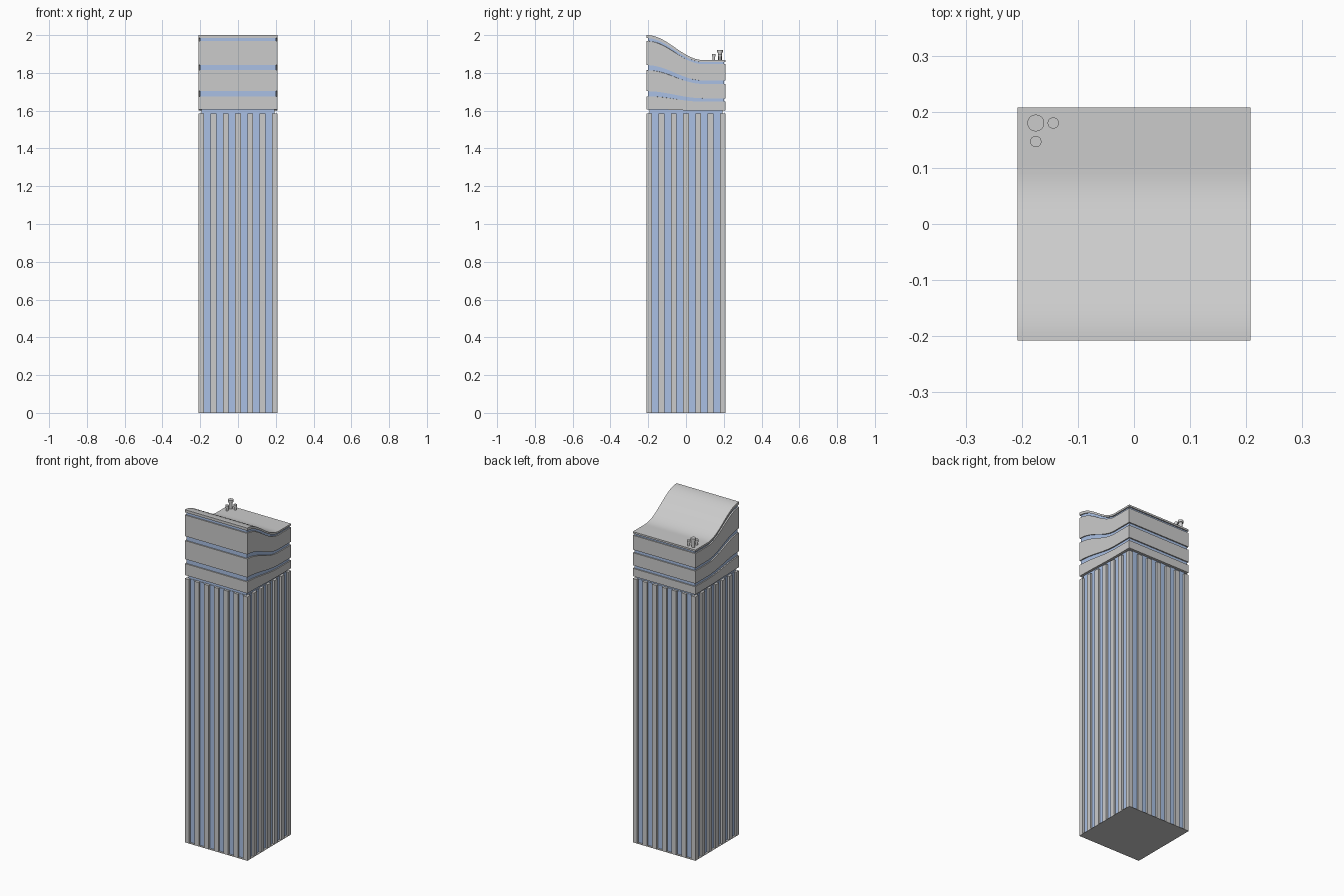
import bpy, bmesh, math

if "Cube" in bpy.data.objects:
    bpy.data.objects.remove(bpy.data.objects["Cube"])

HALF = 0.208      # half the tower width
SHAFT_TOP = 1.586
RISE = 0.414      # crown height at the front

glass = bpy.data.materials.new("blue_glass")
glass.diffuse_color = (0.40, 0.53, 0.78, 1)
glass.use_nodes = True
glass.node_tree.nodes["Principled BSDF"].inputs["Base Color"].default_value = glass.diffuse_color
stone = bpy.data.materials.new("grey_stone")
stone.diffuse_color = (0.8, 0.8, 0.8, 1)
stone.use_nodes = True
stone.node_tree.nodes["Principled BSDF"].inputs["Base Color"].default_value = stone.diffuse_color


def finish(bm, name, smooth=False):
    bmesh.ops.recalc_face_normals(bm, faces=bm.faces)
    me = bpy.data.meshes.new(name)
    bm.to_mesh(me)
    bm.free()
    ob = bpy.data.objects.new(name, me)
    bpy.context.collection.objects.link(ob)
    me.materials.append(stone)
    me.materials.append(glass)
    if smooth:
        bpy.context.view_layer.objects.active = ob
        ob.select_set(True)
        bpy.ops.object.shade_smooth_by_angle(angle=math.radians(30))
        ob.select_set(False)
    return ob


def bridge(bm, low, high, mats):
    n = len(low)
    for i in range(n):
        j = (i + 1) % n
        f = bm.faces.new((low[i], low[j], high[j], high[i]))
        f.material_index = mats[i]


# Shaft: fluted square section, recessed glass strips between stone ribs
PITCH, STRIP, DEPTH = 0.065, 0.035, 0.012
side, side_mats = [(-HALF, -HALF)], [0]
for k in range(6):
    c = (k - 2.5) * PITCH
    a, b = c - STRIP / 2, c + STRIP / 2
    side += [(a, -HALF), (a, -HALF + DEPTH), (b, -HALF + DEPTH), (b, -HALF)]
    side_mats += [0, 1, 0, 0]
section, mats = [], []
for q in range(4):
    co, si = round(math.cos(q * math.pi / 2)), round(math.sin(q * math.pi / 2))
    section += [(x * co - y * si, x * si + y * co) for x, y in side]
    mats += side_mats
bm = bmesh.new()
low = [bm.verts.new((x, y, 0.003)) for x, y in section]
high = [bm.verts.new((x, y, SHAFT_TOP)) for x, y in section]
bridge(bm, low, high, mats)
bm.faces.new(low)
bm.faces.new(high)
finish(bm, "tower_shaft")

# Base plate closing the underside
bm = bmesh.new()
bmesh.ops.create_cube(bm, size=1)
for v in bm.verts:
    v.co = (v.co.x * 2 * HALF, v.co.y * 2 * HALF, (v.co.z + 0.5) * 0.003)
finish(bm, "base_plate")


# Crown: stacked rings whose height follows a wave from front to back
def wave(y):
    u = min(1, (y + HALF) / 0.30)
    return RISE - 0.132 * (0.5 - 0.5 * math.cos(math.pi * u))


STEPS = 32
NECK, BAND = 0.015, 0.007
rings = [(0, NECK), (0.021, NECK), (0.021, 0)]
for z0, z1 in ((0.090, 0.117), (0.228, 0.255), (0.382, 0.398)):
    rings += [(z0, 0), (z0, BAND), (z1, BAND), (z1, 0)]
rings.append((RISE, 0))

ys = [-HALF + 2 * HALF * i / STEPS for i in range(STEPS + 1)]
outline = [(HALF, y) for y in ys] + [(-HALF, y) for y in reversed(ys)]
bm = bmesh.new()
loops = []
for h, inset in rings:
    s = 1 - inset / HALF
    loops.append([bm.verts.new((x * s, y * s, SHAFT_TOP + h / RISE * wave(y)))
                  for x, y in outline])
for (ra, rb, la, lb) in zip(rings, rings[1:], loops, loops[1:]):
    blue = int(ra[1] > 0 and rb[1] > 0)
    bridge(bm, la, lb, [blue] * len(outline))
for loop in (loops[0], loops[-1]):   # underside and wavy roof
    for i in range(STEPS):
        bm.faces.new((loop[i], loop[i + 1], loop[-2 - i], loop[-1 - i]))
finish(bm, "wavy_crown", smooth=True)


# Roof vents: stem with a wider cap
def vent(name, x, y, r, top):
    bm = bmesh.new()
    for radius, z0, z1 in ((r * 0.68, 1.86, top - 0.012), (r, top - 0.014, top)):
        geo = bmesh.ops.create_cone(bm, cap_ends=True, segments=24, radius1=radius,
                                    radius2=radius, depth=z1 - z0)
        bmesh.ops.translate(bm, verts=geo["verts"], vec=(x, y, (z0 + z1) / 2))
    finish(bm, name, smooth=True)


vent("large_roof_vent", -0.175, 0.18, 0.015, 1.922)
vent("small_roof_vent_side", -0.144, 0.18, 0.010, 1.90)
vent("small_roof_vent_front", -0.175, 0.147, 0.010, 1.90)
